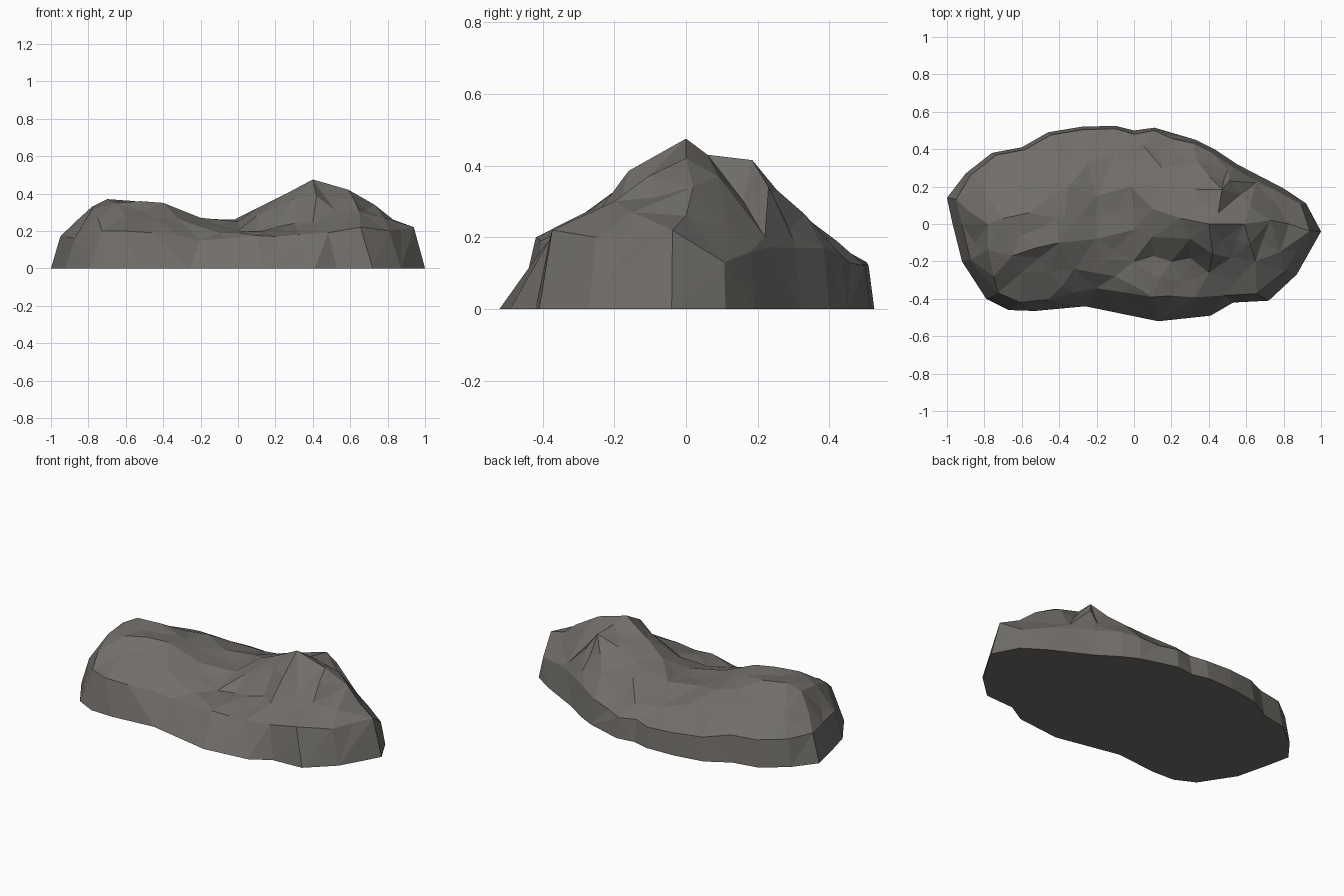
import bpy, bmesh, random
from mathutils import Vector
from mathutils.geometry import delaunay_2d_cdt

random.seed(4)

# Ground outline: x, y, how far the wall leans in, wall height
OUTLINE = [
    (-1, .14, .95, .17), (-.9, .27, .97, .16), (-.76, .38, .97, .16), (-.6, .41, .97, .16),
    (-.46, .49, .97, .14), (-.28, .52, .97, .13), (-.1, .525, .97, .12), (0, .5, .96, .13),
    (.11, .515, .97, .12), (.33, .45, .96, .15), (.43, .4, .96, .17), (.55, .32, .96, .17),
    (.8, .19, .95, .16), (.92, .11, .97, .13), (1, -.04, .94, .22), (.87, -.27, .93, .2),
    (.72, -.41, .91, .22), (.53, -.42, .91, .19), (.41, -.49, .8, .18), (.13, -.52, .75, .175),
    (-.26, -.44, .78, .15), (-.53, -.465, .87, .19), (-.67, -.46, .91, .2), (-.79, -.4, .92, .2),
    (-.92, -.2, .95, .16), (-.97, 0, .95, .17)]

# Summit points of the low left hump and the saddle
HUMP = [
    (-.85, -.1, .2), (-.78, 0, .33), (-.78, -.14, .315), (-.7, .03, .37), (-.56, .06, .36),
    (-.75, -.28, .27), (-.6, -.26, .28), (-.32, -.24, .265), (-.65, -.17, .35), (-.4, -.1, .35),
    (-.2, -.08, .27), (0, -.03, .25), (-.8, .2, .25), (-.65, .2, .275), (-.45, .15, .31),
    (-.35, .2, .3), (-.25, .32, .23), (-.55, .33, .22), (-.1, .38, .195), (-.2, .15, .265),
    (-.02, .2, .26), (.05, .42, .19)]

# Summit points of the right peak and the ledge in front of it
PEAK = [
    (.1, .08, .32), (.25, .03, .395), (.4, 0, .475), (.2, .2, .32), (.15, .3, .28),
    (.47, .185, .415), (.45, .06, .43), (.59, .0, .42), (.51, .23, .34), (.57, .16, .3),
    (.62, .09, .37), (.73, .02, .34), (.83, 0, .26), (.75, .12, .22), (.65, .22, .2),
    (.34, .33, .265), (.5, .29, .22), (.1, -.07, .28), (.1, -.17, .2), (.2, -.2, .22),
    (.3, -.08, .37), (.3, -.18, .24), (.42, -.16, .385), (.4, -.26, .25), (.52, -.18, .31),
    (.55, -.3, .24), (.65, -.2, .3), (.78, -.15, .27), (0, -.2, .2), (-.1, -.28, .19)]

n = len(OUTLINE)
shoulder = [(x * s, y * s, h) for x, y, s, h in OUTLINE]
points = shoulder + HUMP + PEAK

# Craggy top: triangulate the summit points inside the shoulder ring
co, _, tris, orig, _, _ = delaunay_2d_cdt(
    [Vector(p[:2]) for p in points], [(i, (i + 1) % n) for i in range(n)], [], 1, 1e-5)
bm = bmesh.new()
top = [bm.verts.new((c.x, c.y, points[o[0]][2] if o else .2)) for c, o in zip(co, orig)]
for t in tris:
    bm.faces.new([top[i] for i in t])

# Leaning side walls and flat underside
ring = {o: top[i] for i, src in enumerate(orig) for o in src}
base = [bm.verts.new((x, y, 0)) for x, y, _, _ in OUTLINE]
for i in range(n):
    j = (i + 1) % n
    bm.faces.new((base[i], base[j], ring[j], ring[i]))
bm.faces.new(base)

# Break long edges into irregular facets, leaving the ground edge straight
bmesh.ops.triangulate(bm, faces=[f for f in bm.faces if len(f.verts) == 4])
long_edges = [e for e in bm.edges
              if e.calc_length() > .22 and min(v.co.z for v in e.verts) > .01]
cut = bmesh.ops.subdivide_edges(bm, edges=long_edges, cuts=1)
for v in cut["geom_inner"]:
    if isinstance(v, bmesh.types.BMVert):
        v.co += Vector([random.uniform(-.01, .01) for _ in range(3)])
bmesh.ops.triangulate(bm, faces=[f for f in bm.faces if 3 < len(f.verts) < n])
bmesh.ops.recalc_face_normals(bm, faces=bm.faces)

mesh = bpy.data.meshes.new("rock")
bm.to_mesh(mesh)
bm.free()
stone = bpy.data.materials.new("grey stone")
stone.diffuse_color = (.165, .155, .143, 1)
mesh.materials.append(stone)
bpy.context.collection.objects.link(bpy.data.objects.new("rock", mesh))
